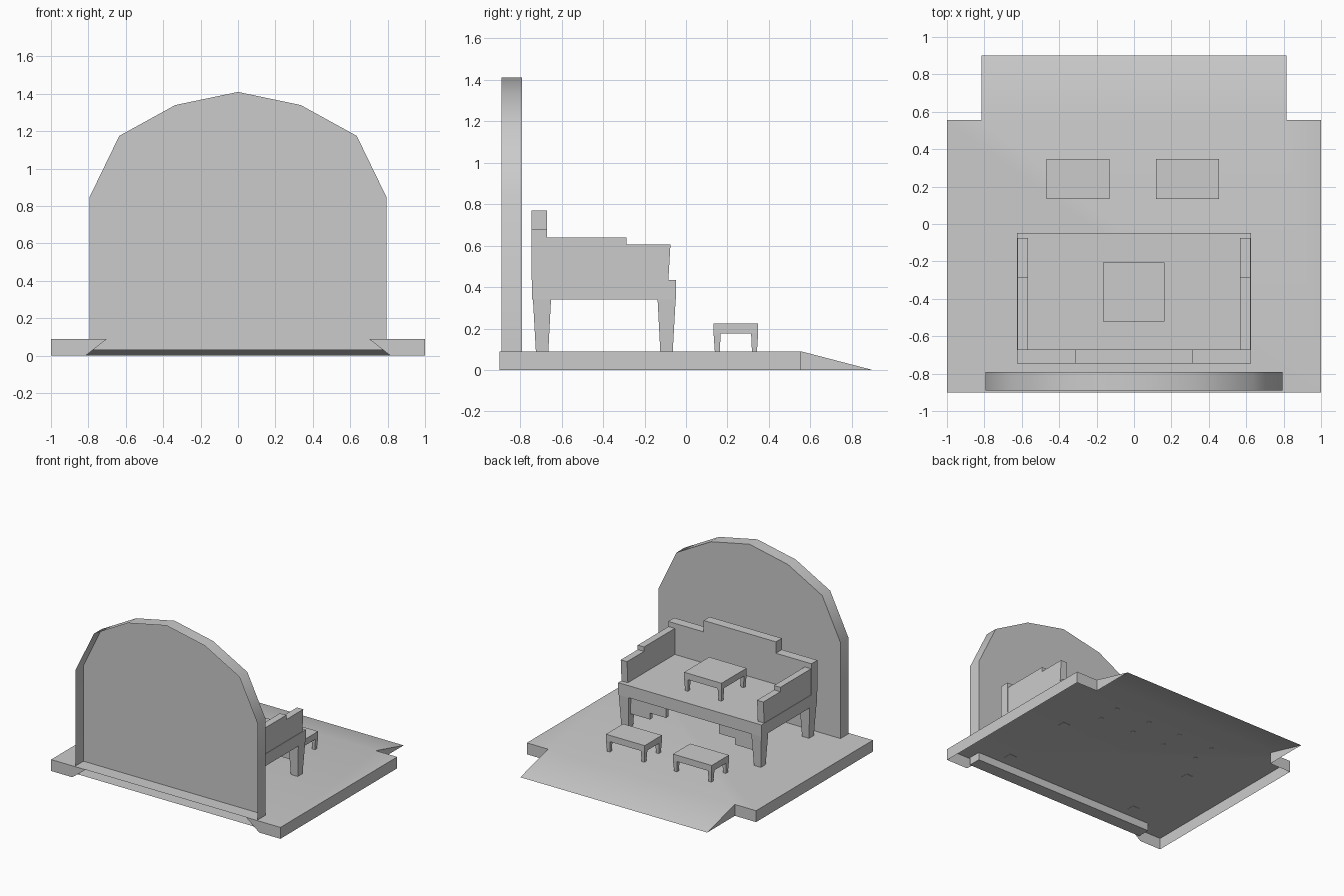
import bpy, bmesh, math

if "Cube" in bpy.data.objects:
    bpy.data.objects.remove(bpy.data.objects["Cube"], do_unlink=True)

stone = bpy.data.materials.new("plain grey")
stone.use_nodes = True
GREY = (0.6, 0.6, 0.6, 1)
stone.diffuse_color = GREY
stone.node_tree.nodes["Principled BSDF"].inputs["Base Color"].default_value = GREY


def finish(name, bm, smooth=False):
    bmesh.ops.recalc_face_normals(bm, faces=bm.faces)
    mesh = bpy.data.meshes.new(name)
    bm.to_mesh(mesh)
    bm.free()
    mesh.materials.append(stone)
    obj = bpy.data.objects.new(name, mesh)
    bpy.context.collection.objects.link(obj)
    if smooth:
        bpy.ops.object.select_all(action='DESELECT')
        obj.select_set(True)
        bpy.context.view_layer.objects.active = obj
        bpy.ops.object.shade_smooth_by_angle(angle=math.radians(40))
    return obj


def prism(name, profile, start, end, axis="y", front_cap=True, smooth=False):
    """Extrude a (side, z) profile along x or y between start and end."""
    bm = bmesh.new()
    place = (lambda a, z, d: (a, d, z)) if axis == "y" else (lambda a, z, d: (d, a, z))
    near, far = [[bm.verts.new(place(a, z, d)) for a, z in profile] for d in (start, end)]
    for i in range(len(profile)):
        j = (i + 1) % len(profile)
        bm.faces.new((near[i], near[j], far[j], far[i]))
    bm.faces.new(far)
    if front_cap:
        bm.faces.new(near)
    return finish(name, bm, smooth)


def block(name, low, high, bottom=None):
    """Box from low to high; bottom optionally gives smaller x and y limits."""
    bm = bmesh.new()
    (x0, y0, z0), (x1, y1, z1) = low, high
    bx0, by0, bx1, by1 = bottom or (x0, y0, x1, y1)
    base = [bm.verts.new((x, y, z0)) for x, y in ((bx0, by0), (bx1, by0), (bx1, by1), (bx0, by1))]
    top = [bm.verts.new((x, y, z1)) for x, y in ((x0, y0), (x1, y0), (x1, y1), (x0, y1))]
    bm.faces.new(base)
    bm.faces.new(top)
    for i in range(4):
        j = (i + 1) % 4
        bm.faces.new((base[i], base[j], top[j], top[i]))
    return finish(name, bm)


def mirrored(profile):
    return profile + [(-a, z) for a, z in reversed(profile) if a != 0]


# Platform: open underneath, with a wide ramp and a gap in the opposite side
DECK, RAMP_X, RAMP_Y, EDGE = 0.09, 0.815, 0.555, 0.9
bm = bmesh.new()


def face(*points):
    bm.faces.new([bm.verts.new(p) for p in points])


face((-1, -EDGE, DECK), (1, -EDGE, DECK), (1, RAMP_Y, DECK), (RAMP_X, RAMP_Y, DECK),
     (-RAMP_X, RAMP_Y, DECK), (-1, RAMP_Y, DECK))
face((-RAMP_X, RAMP_Y, DECK), (RAMP_X, RAMP_Y, DECK), (RAMP_X, EDGE, 0), (-RAMP_X, EDGE, 0))
for s in (-1, 1):
    r = s * RAMP_X
    face((s, -EDGE, 0), (s, RAMP_Y, 0), (s, RAMP_Y, DECK), (s, -EDGE, DECK))
    face((s, RAMP_Y, 0), (r, RAMP_Y, 0), (r, RAMP_Y, DECK), (s, RAMP_Y, DECK))
    face((r, RAMP_Y, 0), (r, EDGE, 0), (r, RAMP_Y, DECK))
    face((s, -EDGE, 0), (r, -EDGE, 0), (s * 0.7, -EDGE, DECK), (s, -EDGE, DECK))
bmesh.ops.remove_doubles(bm, verts=bm.verts, dist=0.0001)
finish("platform", bm, smooth=True)

# Arched screen: a shallow shell, open towards the front
arch = mirrored([(0.795, 0.03), (0.795, 0.845), (0.635, 1.175), (0.335, 1.34), (0, 1.41)])
prism("arched_screen", arch, -0.89, -0.79, front_cap=False, smooth=True)

# Bench seat, stepped back and stepped arms
block("bench_seat", (-0.625, -0.742, 0.34), (0.625, -0.048, 0.435))
back = mirrored([(0.625, 0.435), (0.625, 0.68), (0.315, 0.68), (0.315, 0.77)])
prism("bench_back", back, -0.745, -0.67)
arm = [(-0.67, 0.435), (-0.67, 0.64), (-0.287, 0.64), (-0.287, 0.605),
       (-0.075, 0.605), (-0.085, 0.435)]
apron = [(0.57, 0.34), (0.57, 0.2), (0.37, 0.2), (0.37, 0.25), (0.23, 0.25), (0.23, 0.34)]
for side, s in (("left", 1), ("right", -1)):
    prism(f"bench_arm_{side}", arm, s * 0.567, s * 0.622, axis="x")
    prism(f"bench_apron_{side}", [(s * a, z) for a, z in apron], -0.11, -0.08)


def legs(name, x0, x1, y0, y1, z0, z1, wide, narrow, inset):
    """Four legs tapering downwards from the corners of a rectangle."""
    for x, sx in ((x0, 1), (x1, -1)):
        for y, sy in ((y0, 1), (y1, -1)):
            xs = sorted((x, x + sx * wide))
            ys = sorted((y, y + sy * wide))
            bx = sorted((x + sx * inset, x + sx * (inset + narrow)))
            by = sorted((y + sy * inset, y + sy * (inset + narrow)))
            block(name, (xs[0], ys[0], z0), (xs[1], ys[1], z1), (bx[0], by[0], bx[1], by[1]))


legs("bench_leg", -0.622, 0.622, -0.738, -0.05, 0.088, 0.34, 0.087, 0.06, 0.014)


def table(name, x0, x1, y0, y1, z0, z1):
    under = z1 - 0.05
    block(name + "_top", (x0, y0, under), (x1, y1, z1))
    legs(name + "_leg", x0, x1, y0, y1, z0, under, 0.034, 0.024, 0.006)


# Low tables: one on the bench, two on the platform
table("bench_table", -0.165, 0.162, -0.52, -0.207, 0.434, 0.58)
table("floor_table_left", 0.117, 0.455, 0.133, 0.348, 0.088, 0.225)
table("floor_table_right", -0.468, -0.13, 0.133, 0.348, 0.088, 0.225)
